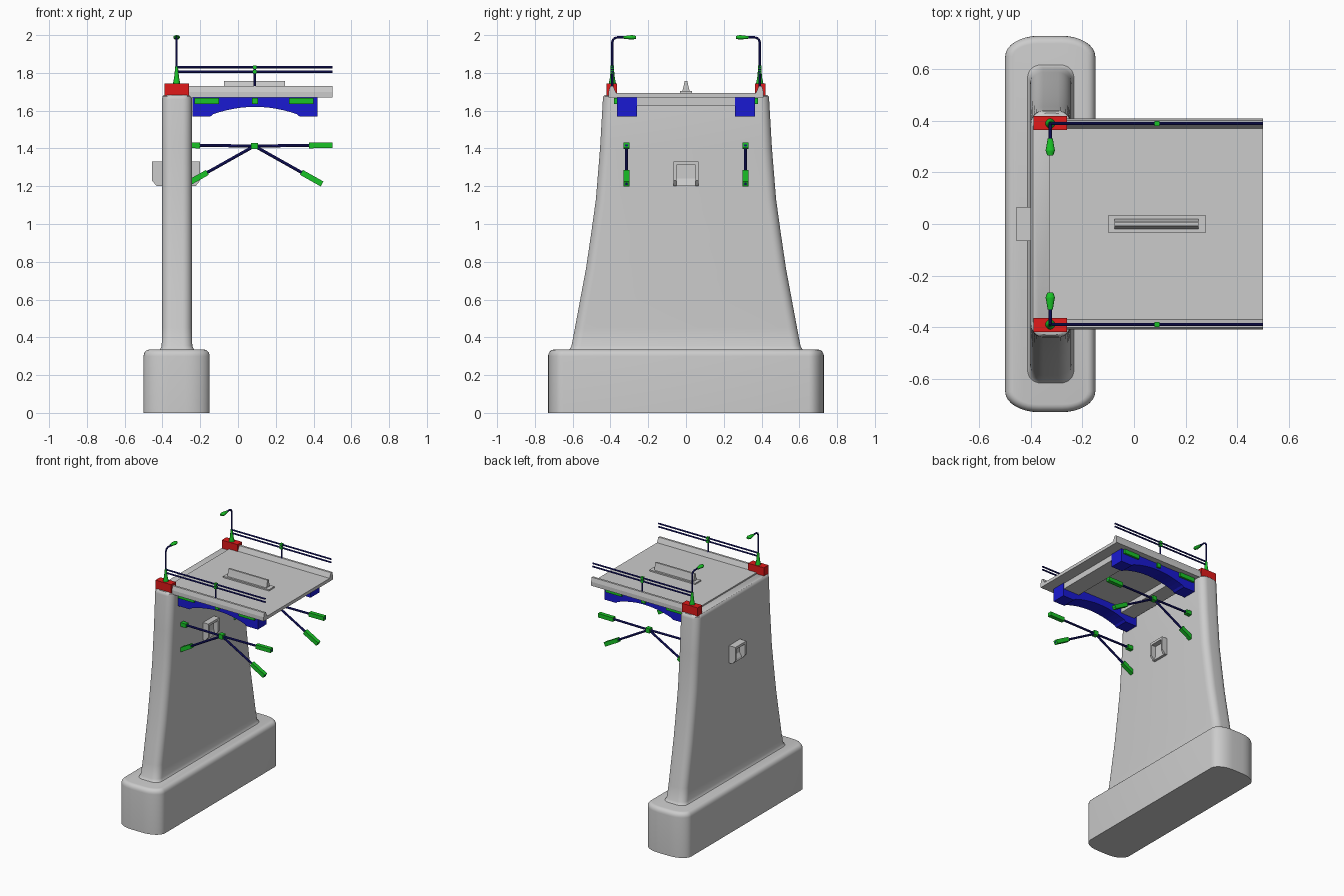
import bpy, bmesh, math
from mathutils import Vector

if "Cube" in bpy.data.objects:
    bpy.data.objects.remove(bpy.data.objects["Cube"])


def material(name, col):
    m = bpy.data.materials.new(name)
    m.diffuse_color = (*col, 1)
    m.use_nodes = True
    m.node_tree.nodes["Principled BSDF"].inputs["Base Color"].default_value = m.diffuse_color
    return m


RED = material("red", (0.75, 0.01, 0.01))
GREEN = material("green", (0.01, 0.55, 0.02))
BLUE = material("blue", (0.01, 0.01, 0.65))
NAVY = material("navy", (0.01, 0.01, 0.2))


def finish(name, bm, mat=None, smooth=False):
    bmesh.ops.recalc_face_normals(bm, faces=bm.faces)
    me = bpy.data.meshes.new(name)
    bm.to_mesh(me)
    bm.free()
    ob = bpy.data.objects.new(name, me)
    bpy.context.collection.objects.link(ob)
    if mat:
        me.materials.append(mat)
    if smooth:
        bpy.ops.object.select_all(action='DESELECT')
        ob.select_set(True)
        bpy.context.view_layer.objects.active = ob
        bpy.ops.object.shade_smooth_by_angle(angle=math.radians(40))
    return ob


def loft(name, sections, cx, mat=None, smooth=True, n=8):
    """Stack rounded rectangles (z, half x, half y, corner rx, corner ry)."""
    bm = bmesh.new()
    rings = []
    for z, hx, hy, rx, ry in sections:
        ring = []
        for q, (sx, sy) in enumerate(((1, 1), (-1, 1), (-1, -1), (1, -1))):
            for i in range(n + 1):
                a = (q + i / n) * math.pi / 2
                ring.append(bm.verts.new((cx + sx * (hx - rx) + rx * math.cos(a),
                                          sy * (hy - ry) + ry * math.sin(a), z)))
        rings.append(ring)
    for a, b in zip(rings, rings[1:]):
        for i in range(len(a)):
            j = (i + 1) % len(a)
            bm.faces.new((a[i], a[j], b[j], b[i]))
    bm.faces.new(rings[0])
    bm.faces.new(rings[-1])
    return finish(name, bm, mat, smooth)


def prism(name, pts, axis, lo, hi, mat=None):
    """Extrude an (x, z) profile along y, or a (y, z) profile along x."""
    bm = bmesh.new()
    put = (lambda p, t: (p[0], t, p[1])) if axis == 'y' else (lambda p, t: (t, p[0], p[1]))
    a = [bm.verts.new(put(p, lo)) for p in pts]
    b = [bm.verts.new(put(p, hi)) for p in pts]
    bm.faces.new(a)
    bm.faces.new(b)
    for i in range(len(a)):
        j = (i + 1) % len(a)
        bm.faces.new((a[i], a[j], b[j], b[i]))
    return finish(name, bm, mat)


def box(name, x, y, z, mat=None):
    return prism(name, [(x[0], z[0]), (x[1], z[0]), (x[1], z[1]), (x[0], z[1])], 'y', *y, mat)


def rod(name, p, q, r1, mat, r2=None, sides=8, turn=0.0):
    """Tapered bar between two points."""
    p, q = Vector(p), Vector(q)
    d = q - p
    bm = bmesh.new()
    bmesh.ops.create_cone(bm, cap_ends=True, segments=sides, radius1=r1,
                          radius2=r1 if r2 is None else r2, depth=d.length)
    bmesh.ops.rotate(bm, verts=bm.verts, matrix=d.to_track_quat('Z', 'Y').to_matrix())
    bmesh.ops.translate(bm, verts=bm.verts, vec=(p + q) / 2)
    return finish(name, bm, mat, sides > 4)


def square_bar(name, p, q, half, mat):
    """Square bar between two points lying in an xz plane."""
    p, q = Vector(p), Vector(q)
    d = (q - p).normalized()
    n = Vector((-d.z, 0, d.x)) * half
    pts = [(v.x, v.z) for v in (p - n, q - n, q + n, p + n)]
    return prism(name, pts, 'y', p.y - half, p.y + half, mat)


# footing with a rounded upper edge
foot = [(0, .175, .73, .13, .08), (.3, .175, .73, .13, .08)]
for k in range(1, 6):
    a = k / 5 * math.pi / 2
    inset = .03 * (1 - math.cos(a))
    foot.append((.3 + .035 * math.sin(a), .175 - inset, .73 - inset, .13 - inset, .08 - inset))
loft("footing", foot, -.325)

# flared pier
pier = [(.325, .1, .63), (.335, .09, .617), (.355, .081, .606), (.45, .079, .588),
        (.6, .079, .56), (.76, .079, .53), (.95, .079, .502), (1.13, .079, .477),
        (1.4, .079, .455), (1.66, .079, .44), (1.675, .077, .438), (1.684, .068, .43)]
loft("pier", [(z, hx, hy, .05, .05) for z, hx, hy in pier], -.323)

# deck with raised, sloping kerbs
half = [(.365, 1.67), (.41, 1.67), (.41, 1.7), (.402, 1.73), (.386, 1.73), (.37, 1.694)]
prism("deck", half + [(-y, z) for y, z in reversed(half)], 'x', -.33, .5)
for label, x in (("inner", (-.22, -.1)), ("outer", (.28, .415))):
    box(label + "_cross_beam", x, (-.355, .355), (1.626, 1.675))

# raised plinth and tapered ridge in the middle of the deck
box("deck_plinth", (-.1, .28), (-.033, .033), (1.69, 1.704))
prism("deck_ridge", [(-.02, 1.70), (.02, 1.70), (.014, 1.725), (.007, 1.757),
                     (-.007, 1.757), (-.014, 1.725)], 'x', -.075, .25)

# hooded niche on both faces of the pier
for label, wall, d in (("outer", -.39, -1), ("inner", -.255, 1)):
    tip = -.455 if d < 0 else -.2
    cheek = [(wall, 1.2), (tip - d * .025, 1.2), (tip, 1.23), (tip, 1.33), (wall, 1.33)]
    for s in (-1, 1):
        y = sorted((s * .05, s * .065))
        prism(label + "_niche_cheek", cheek, 'y', *y)
    box(label + "_niche_hood", sorted((wall, tip)), (-.05, .05), (1.312, 1.33))
    prism(label + "_niche_sill", [(wall, 1.2), (tip - d * .025, 1.2), (tip - d * .03, 1.215),
                                  (wall + d * .018, 1.24), (wall + d * .018, 1.312),
                                  (wall, 1.312)], 'y', -.05, .05)

for side, s in (("front", -1), ("back", 1)):
    # arched girder under the deck
    cx, hw = .09, .33
    arch = [(cx - hw, 1.67), (cx - hw, 1.57), (cx - .235, 1.57)]
    for i in range(13):
        t = -1 + i / 6
        arch.append((cx + .22 * t, 1.62 - .038 * t * t))
    arch += [(cx + .235, 1.57), (cx + hw, 1.57), (cx + hw, 1.67)]
    prism(side + "_arch_girder", arch, 'y', *sorted((s * .26, s * .365)), BLUE)
    for x in ((-.23, -.1), (.075, .105), (.27, .4)):
        box(side + "_girder_pad", x, sorted((s * .35, s * .38)), (1.636, 1.667), GREEN)

    # brace fan hanging below the girder
    y = s * .315
    hub = Vector((.087, y, 1.413))
    box(side + "_brace_hub", (.069, .105), (y - .017, y + .017), (1.396, 1.43), GREEN)
    for end in ((.5, y, 1.417), (-.326, y, 1.417), (.445, y, 1.212), (-.271, y, 1.212)):
        end = Vector(end)
        d = (end - hub).normalized()
        rod(side + "_brace_arm", hub, end, .008, NAVY)
        square_bar(side + "_brace_tip", end - d * .125, end, .015, GREEN)

    # red corner block
    box(side + "_corner_block", (-.39, -.26), sorted((s * .365, s * .42)), (1.68, 1.745), RED)

    # railing with a middle post
    y = s * .39
    for z in (1.806, 1.83):
        rod(side + "_rail", (-.325, y, z), (.5, y, z), .006, NAVY)
        box(side + "_rail_joint", (.079, .099), (y - .009, y + .009), (z - .009, z + .009), GREEN)
    rod(side + "_rail_post", (.089, y, 1.72), (.089, y, 1.83), .006, NAVY)

    # lamp: flared foot, bent pole and hooded head
    x = -.325
    rod(side + "_lamp_foot", (x, y, 1.74), (x, y, 1.775), .02, GREEN, .013, 12)
    rod(side + "_lamp_socket", (x, y, 1.775), (x, y, 1.835), .013, GREEN, .007, 12)
    path = [(x, y, 1.8), (x, y, 1.965), (x, y - s * .007, 1.981),
            (x, y - s * .024, 1.988), (x, s * .32, 1.988)]
    for a, b in zip(path, path[1:]):
        rod(side + "_lamp_pole", a, b, .006, NAVY)
    head = rod(side + "_lamp_head", (x, s * .332, 0), (x, s * .285, 0), .01, GREEN, .018, 12)
    nose = rod(side + "_lamp_nose", (x, s * .285, 0), (x, s * .265, 0), .018, GREEN, .011, 12)
    for part in (head, nose):
        part.scale.z = .68
        part.location.z = 1.988
